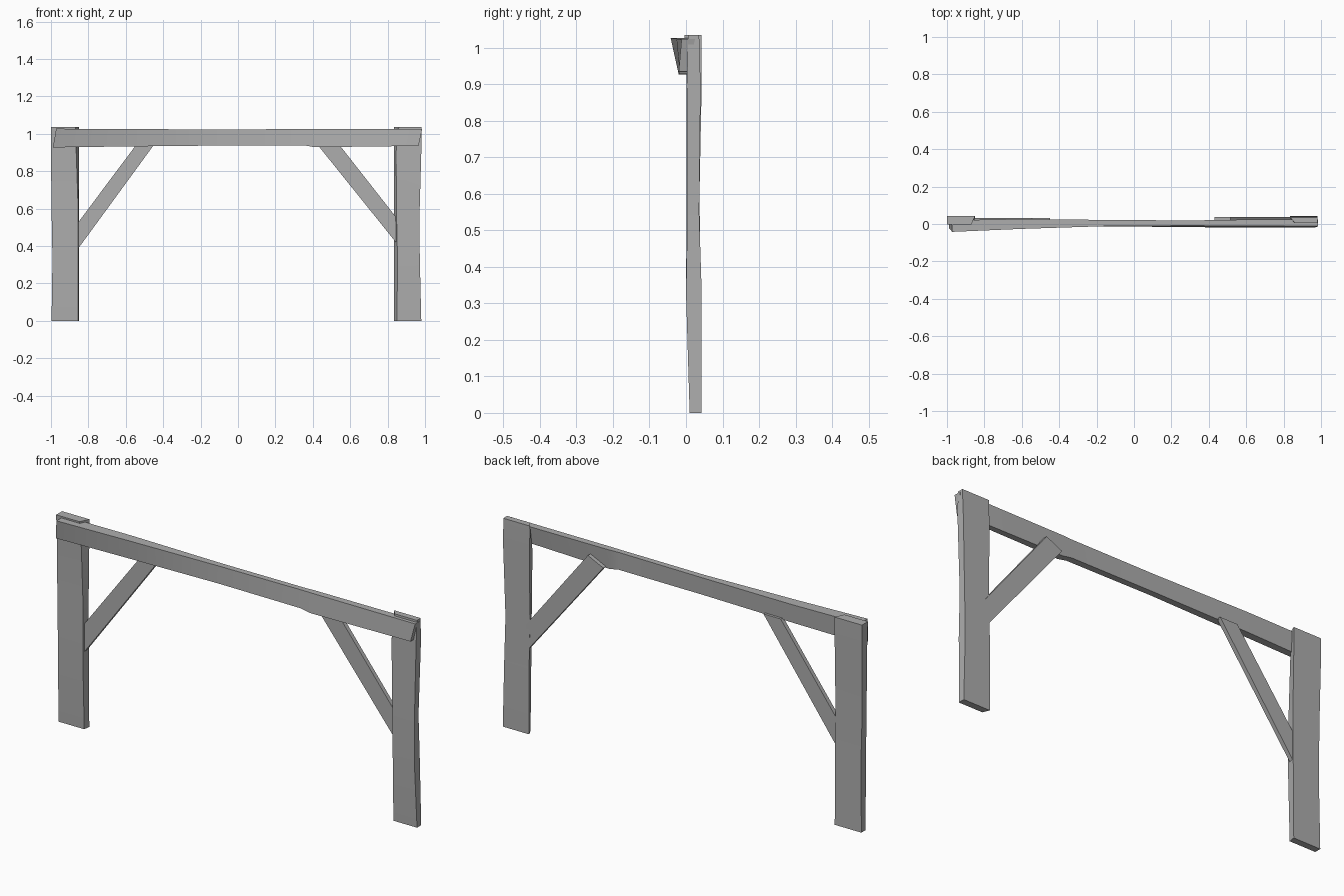
import bpy
import bmesh
import math
from mathutils import Vector

old = bpy.data.objects.get("Cube")
if old:
    bpy.data.objects.remove(old, do_unlink=True)

# Single weathered grey finish
grey = bpy.data.materials.new("weathered_grey")
grey.use_nodes = True
tone = (0.42, 0.42, 0.42, 1)
grey.diffuse_color = tone
grey.node_tree.nodes["Principled BSDF"].inputs["Base Color"].default_value = tone


def loft(name, rings):
    """Skin a row of four-cornered sections into a closed timber."""
    bm = bmesh.new()
    loops = [[bm.verts.new(p) for p in ring] for ring in rings]
    for a, b in zip(loops, loops[1:]):
        for i in range(4):
            j = (i + 1) % 4
            bm.faces.new((a[i], a[j], b[j], b[i]))
    bm.faces.new(loops[0])
    bm.faces.new(loops[-1])
    bmesh.ops.recalc_face_normals(bm, faces=bm.faces[:])
    mesh = bpy.data.meshes.new(name)
    bm.to_mesh(mesh)
    bm.free()
    obj = bpy.data.objects.new(name, mesh)
    bpy.context.collection.objects.link(obj)
    mesh.materials.append(grey)
    bpy.ops.object.select_all(action="DESELECT")
    obj.select_set(True)
    bpy.context.view_layer.objects.active = obj
    bpy.ops.object.shade_smooth_by_angle(angle=math.radians(30))
    return obj


def post(name, levels):
    """Each level: z, outer x, inner x at front, inner x at back, front y, back y."""
    loft(name, [[(out, front, z), (inf, front, z), (inb, back, z), (out, back, z)]
                for z, out, inf, inb, front, back in levels])


# Hand-hewn uprights, slightly waisted
post("right_post", [
    (0, -0.997, -0.855, -0.85, 0.01, 0.043),
    (0.33, -0.992, -0.855, -0.85, 0.0, 0.04),
    (0.6, -0.997, -0.855, -0.85, 0.002, 0.037),
    (0.9, -1.0, -0.865, -0.85, 0.002, 0.043),
    (1.035, -1.0, -0.87, -0.85, -0.004, 0.043)])
post("left_post", [
    (0, 0.98, 0.85, 0.835, 0.01, 0.043),
    (0.33, 0.972, 0.853, 0.835, 0.0, 0.043),
    (0.55, 0.97, 0.848, 0.835, 0.004, 0.036),
    (0.9, 0.98, 0.845, 0.835, 0.002, 0.04),
    (1.035, 0.982, 0.86, 0.835, 0.006, 0.036)])

# Twisted cross beam: x top, x bottom, front top/bottom, back top/bottom, low z, high z
beam = [
    (-0.972, -0.99, -0.042, -0.02, 0.02, 0.015, 0.927, 1.027),
    (-0.6, -0.6, -0.026, -0.017, 0.027, 0.02, 0.932, 1.025),
    (-0.1, -0.1, -0.01, -0.013, 0.021, 0.018, 0.937, 1.023),
    (0.36, 0.36, -0.009, -0.017, 0.019, 0.016, 0.937, 1.025),
    (0.41, 0.41, -0.01, -0.018, 0.022, 0.017, 0.928, 1.025),
    (0.985, 0.965, -0.012, -0.02, 0.025, 0.004, 0.935, 1.025)]
loft("cross_beam", [
    [(xt, ft, hi), (xt, bt, hi), (xb, bb, lo), (xb, fb, lo)]
    for xt, xb, ft, fb, bt, bb, lo, hi in beam])


def brace(name, outline, front, back):
    loft(name, [[(x, y, z) for x, z in outline] for y in (front, back)])


# Diagonal braces, the left one lapping over the back of the beam
brace("right_brace", [(-0.87, 0.365), (-0.87, 0.505), (-0.545, 0.94), (-0.45, 0.94)],
      0.012, 0.033)
brace("left_brace", [(0.86, 0.40), (0.86, 0.535), (0.515, 0.975), (0.43, 0.935)],
      0.016, 0.037)
